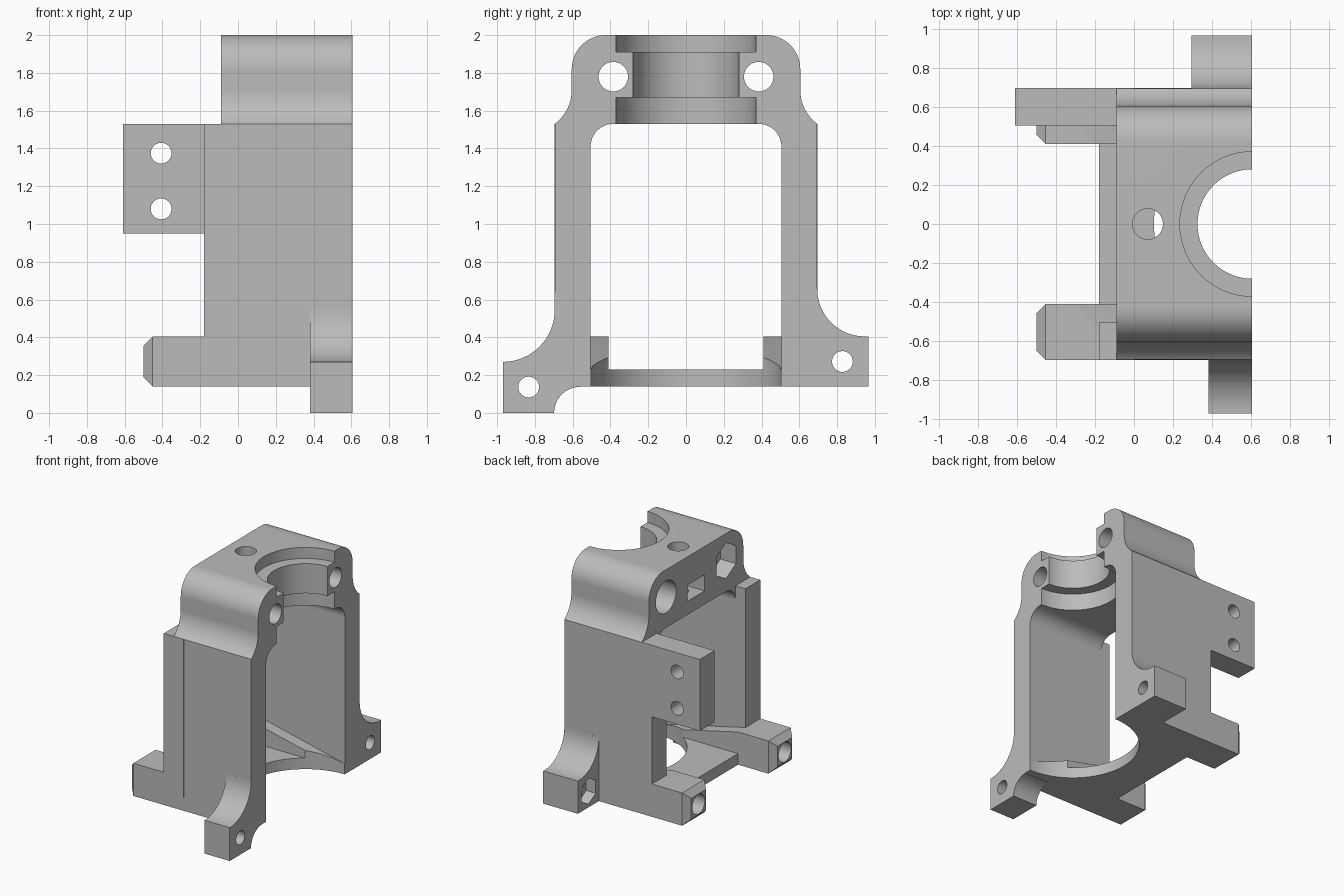
import bpy, bmesh, math
from mathutils import Vector

cube = bpy.data.objects.get("Cube")
if cube:
    bpy.data.objects.remove(cube, do_unlink=True)

grey = bpy.data.materials.new("plain_grey")
grey.use_nodes = True
colour = (0.5, 0.5, 0.5, 1)
grey.diffuse_color = colour
grey.node_tree.nodes["Principled BSDF"].inputs["Base Color"].default_value = colour


def arc(cu, cv, r, start, end, n=16):
    """Points on an arc, angles in degrees."""
    angles = [math.radians(start + (end - start) * i / n) for i in range(n + 1)]
    return [(cu + r * math.cos(a), cv + r * math.sin(a)) for a in angles]


def mirrored(points):
    """Close a half outline with its mirror image."""
    return points + [(-u, v) for u, v in reversed(points)]


def prism(name, points, axis, lo, hi):
    """Extrude a 2D outline along x, y or z."""
    place = {"x": lambda u, v, w: (w, u, v),
             "y": lambda u, v, w: (u, w, v),
             "z": lambda u, v, w: (u, v, w)}[axis]
    bm = bmesh.new()
    base = bm.faces.new([bm.verts.new(place(u, v, lo)) for u, v in points])
    new = bmesh.ops.extrude_face_region(bm, geom=[base])["geom"]
    shift = Vector(place(0, 0, hi - lo))
    bmesh.ops.translate(bm, vec=shift, verts=[g for g in new if isinstance(g, bmesh.types.BMVert)])
    bmesh.ops.recalc_face_normals(bm, faces=bm.faces)
    mesh = bpy.data.meshes.new(name)
    bm.to_mesh(mesh)
    bm.free()
    mesh.materials.append(grey)
    obj = bpy.data.objects.new(name, mesh)
    bpy.context.collection.objects.link(obj)
    return obj


def box(name, x, y, z):
    return prism(name, [(x[0], y[0]), (x[1], y[0]), (x[1], y[1]), (x[0], y[1])], "z", *z)


def rod(name, u, v, r, axis, lo, hi, sides=48):
    return prism(name, arc(u, v, r, 90, 450, sides)[:-1], axis, lo, hi)


def combine(target, tool, operation):
    """Apply a boolean and discard the tool."""
    mod = target.modifiers.new(tool.name, "BOOLEAN")
    mod.operation, mod.solver, mod.object = operation, "EXACT", tool
    bpy.context.view_layer.objects.active = target
    bpy.ops.object.modifier_apply(modifier=mod.name)
    bpy.data.objects.remove(tool, do_unlink=True)


OUT, INN, LOW, SHOULDER, FACE, BACK = 0.695, 0.505, 0.14, 1.53, 0.605, -0.18

# Arched body: walls and rounded head in one outline
outline = ([(INN, LOW), (OUT, LOW)]
           + arc(0.83, 1.71, 0.225, 233, 180)
           + arc(0.425, 1.82, 0.18, 0, 90))
inside = arc(0.385, 1.41, 0.12, 90, 0)
half = inside + outline
bracket = prism("bearing_bracket", mirrored(half), "x", -0.09, FACE)

parts = []
cuts = []

# Rear wall strips, legs and sloped gussets on both sides
for side, s in (("front", -1), ("back", 1)):
    span = lambda a, b: sorted((s * a, s * b))
    parts.append(box(side + "_wall_strip", (BACK, 0), span(INN, OUT), (LOW, SHOULDER)))
    leg = box(side + "_leg", (-0.5, -0.1 + BACK / 2), span(0.41, OUT), (LOW, 0.405))
    bm = bmesh.new()
    bm.from_mesh(leg.data)
    tip = [e for e in bm.edges if all(v.co.x < -0.49 for v in e.verts)]
    bmesh.ops.bevel(bm, geom=tip, offset=0.048, segments=1, affect="EDGES")
    bm.to_mesh(leg.data)
    bm.free()
    parts.append(leg)
    slope = [(-0.3, LOW), (FACE, LOW), (FACE, 0.225), (BACK, 0.405), (-0.3, 0.405)]
    parts.append(prism(side + "_gusset", slope, "y", *span(0.41, 0.6)))
    # the lower outer part of the leg root stays flush with the wall
    parts.append(box(side + "_leg_root", (-0.3, -0.1), span(0.55, OUT), (LOW, 0.405)))
    cuts.append(rod(side + "_leg_hole", s * 0.553, 0.273, 0.08, "x", -0.6, -0.15))
    cuts.append(rod(side + "_head_hole", s * 0.385, 1.78, 0.078, "x", -0.3, 0.8))

# Floor plate and side mounting flange
parts.append(box("floor_plate", (BACK, FACE), (-0.6, 0.6), (LOW, 0.23)))
parts.append(box("mounting_flange", (-0.61, 0), (INN, OUT), (0.95, SHOULDER)))

# Filleted screw lugs
front_lug = ([(-0.97, 0)] + arc(-0.56, 0, 0.138, 180, 90)
             + [(-0.56, 0.545)] + arc(-0.97, 0.545, 0.275, 0, -90))
parts.append(prism("front_lug", front_lug, "x", 0.38, FACE))
back_lug = ([(0.6, LOW), (0.965, LOW), (0.965, 0.405)]
            + arc(0.945, 0.655, 0.25, 270, 180) + [(0.6, 0.655)])
parts.append(prism("back_lug", back_lug, "x", 0.295, FACE))

# Bores around the split axis
for name, r, lo, hi in (("floor_bore", 0.503, 0.05, 0.6), ("lower_seat", 0.37, 1.45, 1.67),
                        ("neck_bore", 0.28, 1.6, 1.95), ("upper_seat", 0.37, 1.91, 2.1)):
    cuts.append(rod(name, FACE, 0, r, "z", lo, hi, 96))

# Screw holes, counterbore and nut pockets
cuts.append(rod("top_hole", 0.07, 0, 0.078, "z", 1.45, 2.1))
cuts.append(box("nut_slot", (-0.3, 0.234), (-0.11, 0.11), (1.64, 1.77)))
cuts.append(rod("counterbore", 0.385, 1.78, 0.13, "x", -0.3, 0.1))
cuts.append(rod("hex_pocket", -0.385, 1.78, 0.145, "x", -0.3, 0.05, 6))
cuts.append(rod("front_lug_hole", -0.833, 0.137, 0.055, "x", 0.2, 0.8))
cuts.append(rod("back_lug_hole", 0.828, 0.272, 0.055, "x", 0.1, 0.8))
cuts.append(rod("lug_hex_pocket", 0.828, 0.272, 0.105, "x", 0.1, 0.38, 6))
for z in (1.375, 1.08):
    cuts.append(rod("flange_hole", -0.407, z, 0.055, "y", 0.4, 0.8))

for part in parts:
    combine(bracket, part, "UNION")
for cut in cuts:
    combine(bracket, cut, "DIFFERENCE")

# Smooth curves, flat faces
bpy.ops.object.select_all(action="DESELECT")
bracket.select_set(True)
bpy.context.view_layer.objects.active = bracket
bpy.ops.object.shade_smooth_by_angle(angle=math.radians(25))
weighted = bracket.modifiers.new("weighted_normals", "WEIGHTED_NORMAL")
weighted.keep_sharp = True
